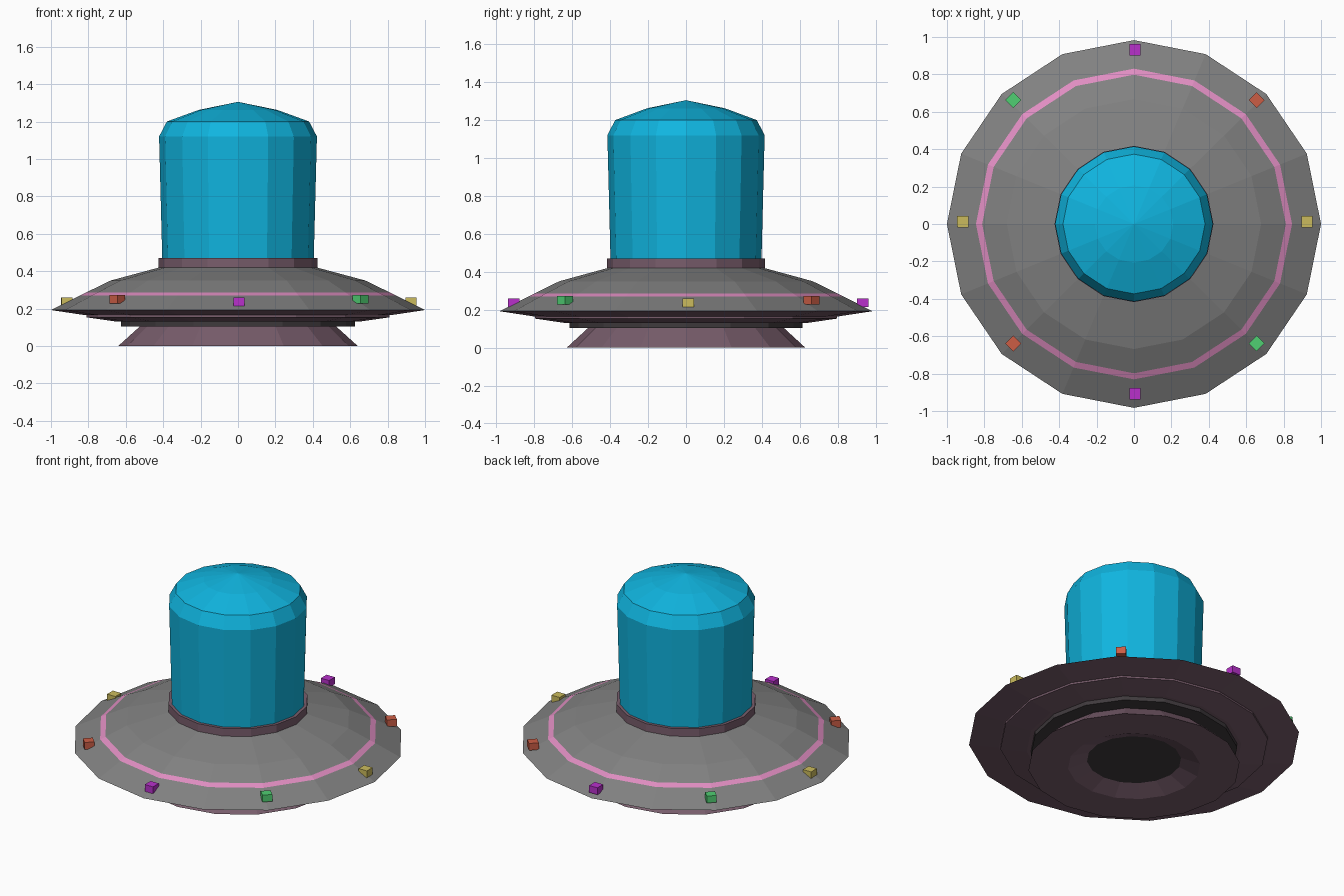
import bpy, bmesh, math

cube = bpy.data.objects.get("Cube")
if cube:
    bpy.data.objects.remove(cube, do_unlink=True)

SIDES = 16
Y_SCALE = 0.983


def material(name, rgb):
    mat = bpy.data.materials.new(name)
    mat.use_nodes = True
    colour = (*rgb, 1)
    mat.diffuse_color = colour
    for node in mat.node_tree.nodes:
        if node.type == 'BSDF_PRINCIPLED':
            node.inputs["Base Color"].default_value = colour
    return mat


grey = material("hull grey", (0.22, 0.22, 0.22))
mauve = material("dusky mauve", (0.19, 0.11, 0.15))
dark = material("charcoal", (0.05, 0.042, 0.046))
pink = material("stripe pink", (0.75, 0.27, 0.54))
blue = material("canopy blue", (0.005, 0.46, 0.74))
yellow = material("lamp yellow", (0.60, 0.50, 0.11))
red = material("lamp red", (0.60, 0.11, 0.06))
green = material("lamp green", (0.08, 0.62, 0.17))
magenta = material("lamp magenta", (0.48, 0.03, 0.60))


def finish(bm, name, mats):
    mesh = bpy.data.meshes.new(name)
    bm.to_mesh(mesh)
    bm.free()
    for mat in mats:
        mesh.materials.append(mat)
    obj = bpy.data.objects.new(name, mesh)
    bpy.context.scene.collection.objects.link(obj)
    return obj


def lathe(name, profile, mats, bands=None):
    """Turn (radius, height) points into a faceted solid; bands gives a material per step."""
    bm = bmesh.new()
    rings = []
    for r, z in profile:
        if r == 0:
            rings.append([bm.verts.new((0, 0, z))])
            continue
        angles = [2 * math.pi * i / SIDES for i in range(SIDES)]
        rings.append([bm.verts.new((r * math.cos(a), r * math.sin(a) * Y_SCALE, z))
                      for a in angles])
    for step, (a, b) in enumerate(zip(rings, rings[1:])):
        for i in range(SIDES):
            j = (i + 1) % SIDES
            if len(a) == 1:
                corners = (a[0], b[j], b[i])
            elif len(b) == 1:
                corners = (a[i], a[j], b[0])
            else:
                corners = (a[i], a[j], b[j], b[i])
            face = bm.faces.new(corners)
            face.material_index = bands[step] if bands else 0
    bmesh.ops.recalc_face_normals(bm, faces=bm.faces)
    return finish(bm, name, mats)


# Saucer: mauve underside, grey top with a pink band
lathe("saucer_hull",
      [(0, 0.165), (0.82, 0.165), (1.0, 0.192), (0.845, 0.27), (0.812, 0.286),
       (0.68, 0.35), (0.42, 0.42), (0, 0.42)],
      [grey, mauve, pink], [1, 1, 0, 2, 0, 0, 0])

# Stepped plates below the saucer
lathe("lower_plate", [(0, 0.13), (0.65, 0.13), (0.81, 0.153), (0.81, 0.166), (0, 0.166)], [mauve])
lathe("dark_ring", [(0, 0.103), (0.625, 0.103), (0.625, 0.132), (0, 0.132)], [dark])

# Flared foot with a recessed dark centre
lathe("flared_foot", [(0, 0.045), (0.285, 0.045), (0.40, 0.0), (0.64, 0.0), (0.525, 0.104), (0, 0.104)],
      [mauve, dark], [1, 0, 0, 0, 0])

# Collar and canopy
lathe("canopy_collar", [(0, 0.41), (0.425, 0.41), (0.425, 0.47), (0, 0.47)], [mauve])
lathe("canopy", [(0, 0.465), (0.405, 0.465), (0.422, 1.12), (0.38, 1.20), (0.21, 1.262), (0, 1.305)],
      [blue])

# Rim lamps, with opposite lamps sharing a colour
lamps = [("yellow", yellow), ("red", red), ("magenta", magenta), ("green", green)]
for i in range(8):
    label, mat = lamps[i % 4]
    angle = i * math.pi / 4
    bm = bmesh.new()
    bmesh.ops.create_cube(bm, size=1)
    lamp = finish(bm, f"{label}_lamp_{i // 4 + 1}", [mat])
    lamp.scale = (0.06, 0.06, 0.046)
    lamp.rotation_euler.z = angle
    height = 0.25 if i % 2 else 0.237
    lamp.location = (0.92 * math.cos(angle) + 0.005, 0.92 * math.sin(angle) + 0.012, height)
